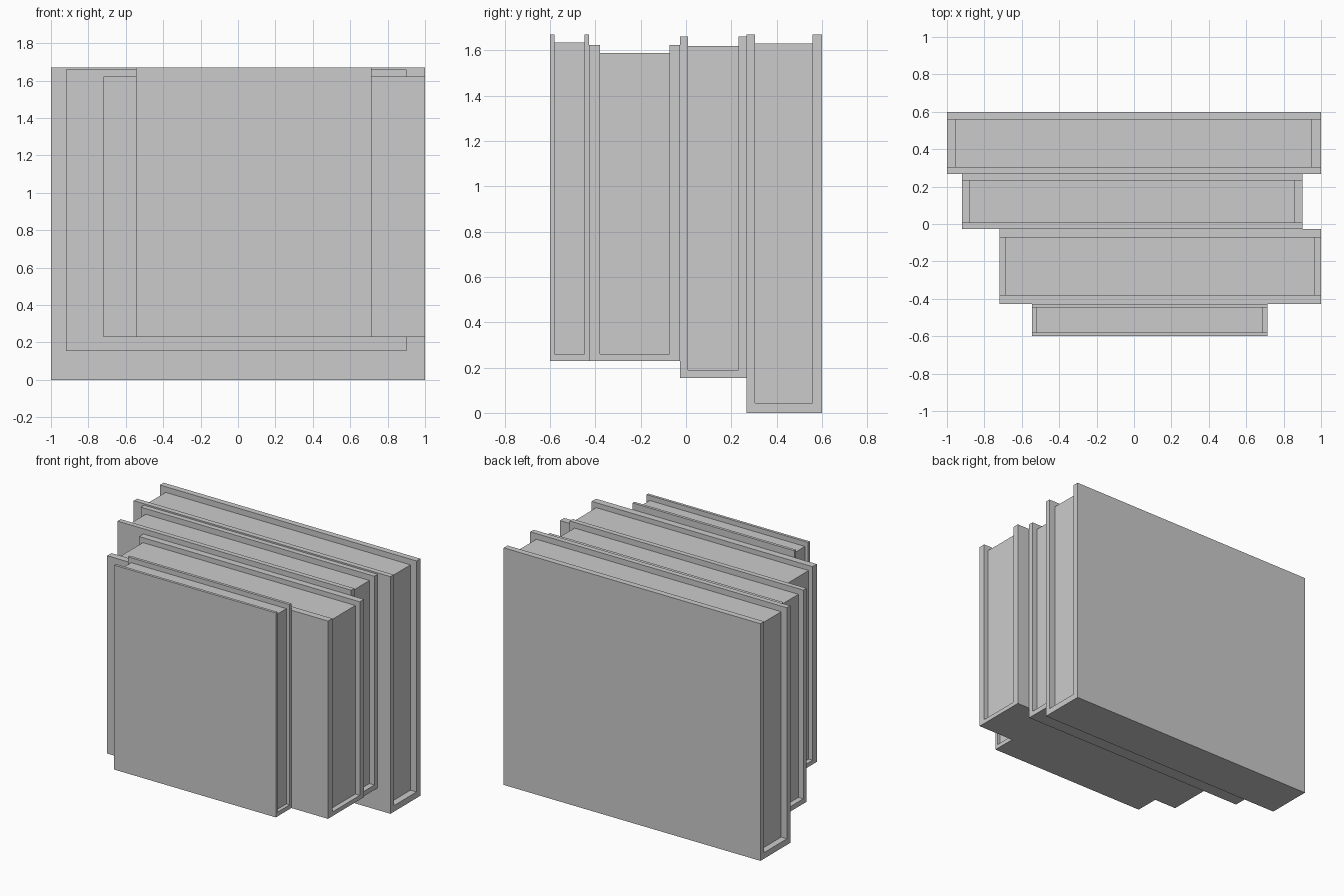
import bpy

if "Cube" in bpy.data.objects:
    bpy.data.objects.remove(bpy.data.objects["Cube"])


def extrude_x(name, profile, x0, x1):
    """Extrude a closed (y, z) profile along x."""
    n = len(profile)
    verts = [(x, y, z) for x in (x0, x1) for y, z in profile]
    faces = [tuple(reversed(range(n))), tuple(range(n, 2 * n))]
    faces += [(i, (i + 1) % n, (i + 1) % n + n, i + n) for i in range(n)]
    mesh = bpy.data.meshes.new(name)
    mesh.from_pydata(verts, [], faces)
    obj = bpy.data.objects.new(name, mesh)
    bpy.context.collection.objects.link(obj)
    return obj


def book(name, x, y, z, pages_x, pages_y, pages_z):
    (y0, y1), (z0, z1) = y, z
    (p0, p1), (q0, q1) = pages_y, pages_z
    # cover: two boards joined by a spine resting at the bottom
    extrude_x(name + "_cover", [(y0, z0), (y1, z0), (y1, z1), (p1, z1),
                                (p1, q0), (p0, q0), (p0, z1), (y0, z1)], *x)
    # page block, inset from the open edges
    extrude_x(name + "_pages", [(p0, q0), (p1, q0), (p1, q1), (p0, q1)], *pages_x)


book("front_book", (-0.545, 0.715), (-0.6, -0.427), (0.23, 1.67),
     (-0.52, 0.69), (-0.581, -0.447), (0.26, 1.635))
book("second_book", (-0.72, 1.0), (-0.427, -0.026), (0.23, 1.623),
     (-0.69, 0.965), (-0.379, -0.073), (0.26, 1.588))
book("third_book", (-0.92, 0.9), (-0.026, 0.268), (0.155, 1.66),
     (-0.882, 0.862), (0.009, 0.232), (0.19, 1.62))
book("back_book", (-1.0, 1.0), (0.268, 0.6), (0.0, 1.67),
     (-0.955, 0.953), (0.305, 0.558), (0.043, 1.63))
